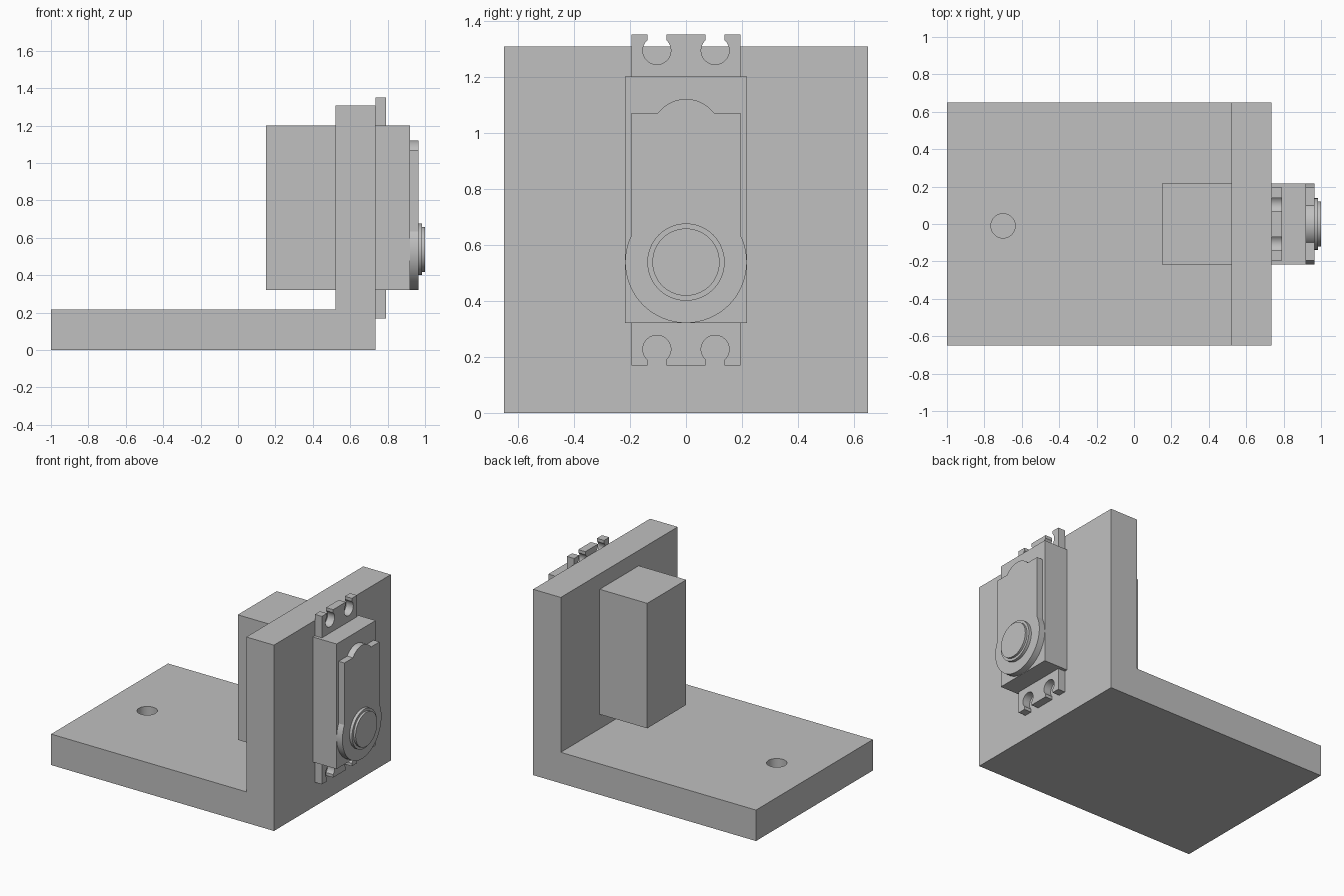
import bpy
import bmesh
from math import sin, cos, asin, acos, pi
from mathutils import Vector

cube = bpy.data.objects.get("Cube")
if cube:
    bpy.data.objects.remove(cube)

grey = bpy.data.materials.new("plain_grey")
grey.use_nodes = True
colour = (0.53, 0.53, 0.53, 1)
grey.diffuse_color = colour
grey.node_tree.nodes["Principled BSDF"].inputs["Base Color"].default_value = colour


def arc(cx, cy, r, start, end, steps):
    """Points along a circular arc, both ends included."""
    return [(cx + r * cos(start + (end - start) * i / steps),
             cy + r * sin(start + (end - start) * i / steps))
            for i in range(steps + 1)]


def circle(cx, cy, r, steps=64):
    return arc(cx, cy, r, 0, 2 * pi, steps)[:-1]


def prism(name, outline, axis, lo, hi):
    """Extrude a flat outline along the axis from lo to hi."""
    place = {"x": lambda a, b, d: (d, a, b),
             "y": lambda a, b, d: (a, d, b),
             "z": lambda a, b, d: (a, b, d)}[axis]
    bm = bmesh.new()
    face = bm.faces.new([bm.verts.new(place(a, b, lo)) for a, b in outline])
    ext = bmesh.ops.extrude_face_region(bm, geom=[face], use_keep_orig=True)
    moved = [g for g in ext["geom"] if isinstance(g, bmesh.types.BMVert)]
    bmesh.ops.translate(bm, verts=moved, vec=Vector(place(0, 0, hi - lo)))
    bmesh.ops.recalc_face_normals(bm, faces=bm.faces[:])
    mesh = bpy.data.meshes.new(name)
    bm.to_mesh(mesh)
    bm.free()
    mesh.materials.append(grey)
    obj = bpy.data.objects.new(name, mesh)
    bpy.context.collection.objects.link(obj)
    return obj


def select(obj):
    bpy.ops.object.select_all(action="DESELECT")
    obj.select_set(True)
    bpy.context.view_layer.objects.active = obj


def smooth(obj):
    select(obj)
    bpy.ops.object.shade_smooth_by_angle(angle=0.4)


# L-shaped bracket with a blind hole in its base
bracket = prism("bracket", [(-1, 0), (0.735, 0), (0.735, 1.308), (0.52, 1.308),
                            (0.52, 0.218), (-1, 0.218)], "y", -0.65, 0.65)
cutter = prism("hole_cutter", circle(-0.7, -0.01, 0.065), "z", 0.06, 0.4)
cutter.hide_render = True
cut = bracket.modifiers.new("base_hole", "BOOLEAN")
cut.object = cutter
cut.solver = "EXACT"
select(bracket)
bpy.ops.object.modifier_apply(modifier=cut.name)
bpy.data.objects.remove(cutter)
smooth(bracket)

# Motor case through the wall
w, mid_z = 0.217, 0.76
prism("motor_case", [(-w, 0.32), (w, 0.32), (w, 1.2), (-w, 1.2)], "x", 0.15, 0.92)

# Mounting flange with keyhole slots at both ends
half_w, half_h = 0.195, 0.591
slot, hole_r, hole_h = 0.034, 0.05, 0.533
tilt = asin(slot / hole_r)
edge = [(half_w, half_h)]
for c in (0.104, -0.104):
    edge.append((c + slot, half_h))
    edge += arc(c, hole_h, hole_r, pi / 2 - tilt, tilt - 1.5 * pi, 32)
    edge.append((c - slot, half_h))
edge.append((-half_w, half_h))
outline = edge + [(-y, -z) for y, z in edge]
smooth(prism("mounting_flange", [(y, z + mid_z) for y, z in outline],
             "x", 0.735, 0.79))

# Raised gear cover: round at the bottom, small arch on top
shaft_z = 0.538
a = acos(half_w / w)
arch_r, arch_z = 0.125, 0.995
b = asin((1.07 - arch_z) / arch_r)
cover = arc(0, shaft_z, w, pi - a, 2 * pi + a, 64)
cover.append((half_w, 1.07))
cover += arc(0, arch_z, arch_r, b, pi - b, 24)
cover.append((-half_w, 1.07))
smooth(prism("gear_cover", cover, "x", 0.92, 0.965))

# Stepped output shaft
smooth(prism("shaft_collar", circle(0, shaft_z, 0.138), "x", 0.965, 0.985))
smooth(prism("shaft_end", circle(0, shaft_z, 0.12), "x", 0.985, 1.0))
